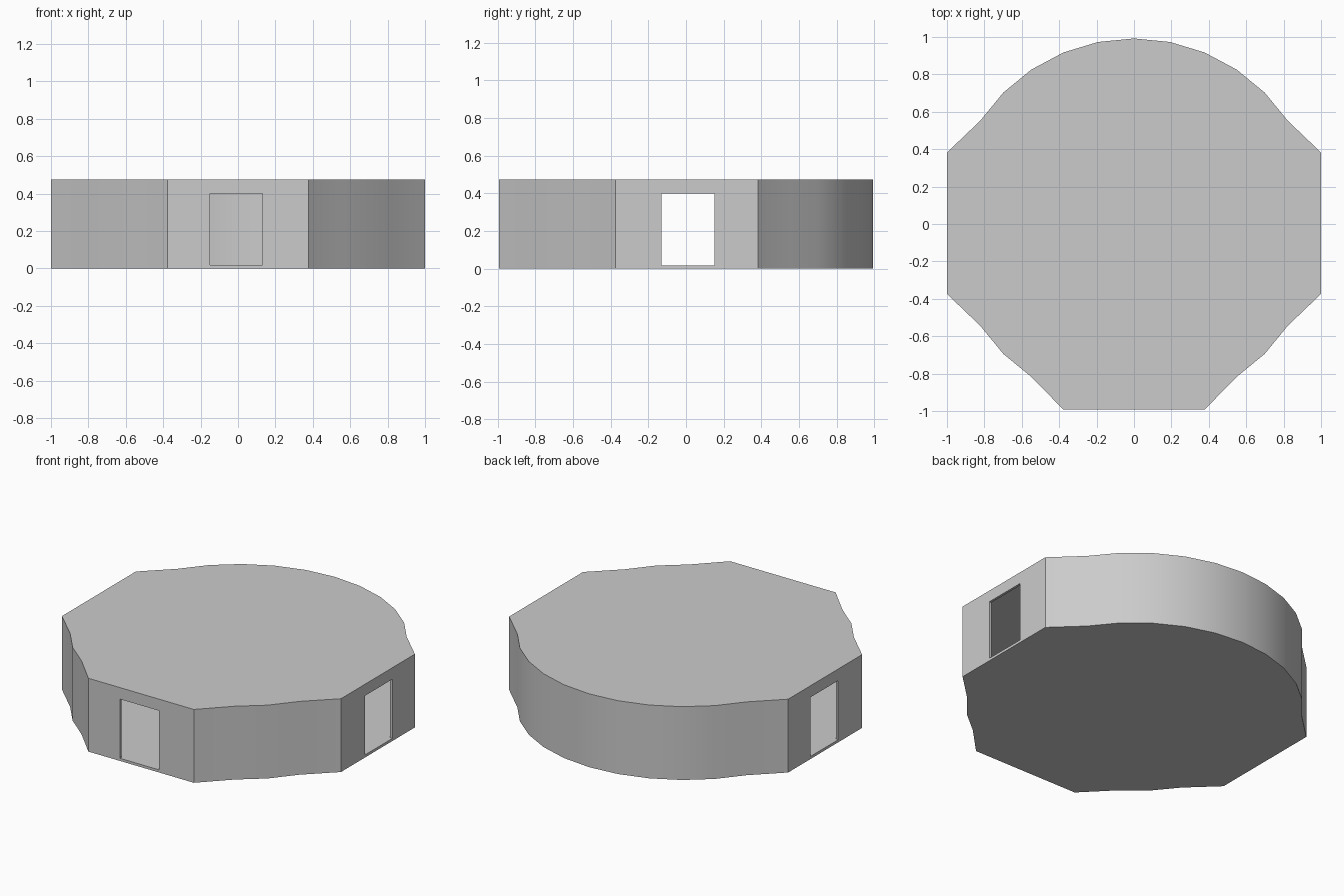
import bpy, bmesh
from math import sin, cos, radians

if "Cube" in bpy.data.objects:
    bpy.data.objects.remove(bpy.data.objects["Cube"])

R, CY, HEIGHT, THICK = 0.988, 0.004, 0.475, 0.015


def rim(deg):
    a = radians(deg)
    return (R * cos(a), CY + R * sin(a))


# Plan outline: right half from the front corner to the back, then mirrored
right = [(0.378, -0.992)] + [rim(d) for d in (-56.25, -45, -33.75)]
right += [(1.0, CY - 0.378), (1.0, CY + 0.378)]
right += [rim(33.75 + 11.25 * i) for i in range(5)]
outline = right + [rim(90)] + [(-x, y) for x, y in reversed(right)]

# Closed room: extruded outline
mesh = bpy.data.meshes.new("round_room")
bm = bmesh.new()
base = bm.faces.new([bm.verts.new((x, y, 0)) for x, y in outline])
top = bmesh.ops.extrude_face_region(bm, geom=[base], use_keep_orig=True)["geom"]
bmesh.ops.translate(bm, vec=(0, 0, HEIGHT),
                    verts=[v for v in top if isinstance(v, bmesh.types.BMVert)])
bmesh.ops.recalc_face_normals(bm, faces=bm.faces)
bm.to_mesh(mesh)
bm.free()
room = bpy.data.objects.new("round_room", mesh)
bpy.context.collection.objects.link(room)

# Hollow interior with thin walls, floor and roof
shell = room.modifiers.new("shell", "SOLIDIFY")
shell.thickness = THICK
shell.offset = -1
shell.use_even_offset = True


def doorway(name, lo, hi):
    size = [b - a for a, b in zip(lo, hi)]
    bpy.ops.mesh.primitive_cube_add(
        size=1, location=[(a + b) / 2 for a, b in zip(lo, hi)])
    cutter = bpy.context.object
    cutter.name = name
    cutter.scale = size
    cutter.hide_render = True
    cut = room.modifiers.new(name, "BOOLEAN")
    cut.operation = "DIFFERENCE"
    cut.solver = "EXACT"
    cut.object = cutter
    return cutter


# Doorways: one at the front, one through each side wall
cutters = [doorway("front_doorway", (-0.15, -1.1, 0.017), (0.13, -0.9, 0.40))]
for name, x in (("right_doorway", 1.0), ("left_doorway", -1.0)):
    cutters.append(doorway(name, (x - 0.1, -0.13, 0.017), (x + 0.1, 0.152, 0.40)))

# Apply the cuts, then shade the curved wall smooth
bpy.ops.object.select_all(action="DESELECT")
room.select_set(True)
bpy.context.view_layer.objects.active = room
for name in [m.name for m in room.modifiers]:
    bpy.ops.object.modifier_apply(modifier=name)
for c in cutters:
    bpy.data.objects.remove(c)
bpy.ops.object.shade_smooth_by_angle(angle=radians(30))
